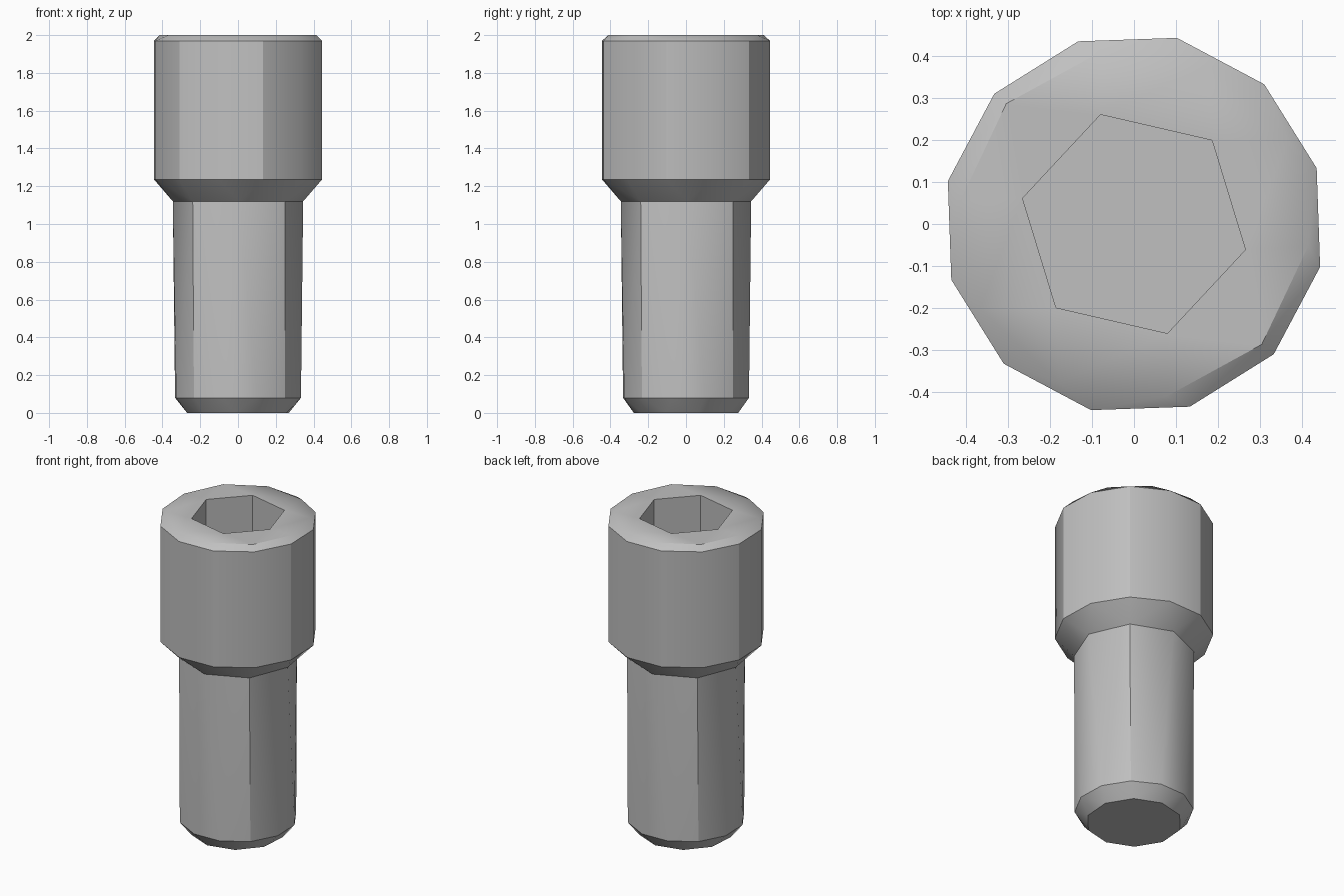
import bpy
from math import cos, sin, radians

cube = bpy.data.objects.get("Cube")
if cube:
    bpy.data.objects.remove(cube, do_unlink=True)

steel = bpy.data.materials.new("steel_grey")
steel.use_nodes = True
colour = (0.53, 0.53, 0.53, 1)
steel.diffuse_color = colour
steel.node_tree.nodes["Principled BSDF"].inputs["Base Color"].default_value = colour


def loft(name, rings, cap_start=False, cap_end=False):
    """Skin a chain of rings (sides, phase in degrees, radius, height)."""
    verts, faces, loops = [], [], []
    for sides, phase, radius, z in rings:
        loops.append(range(len(verts), len(verts) + sides))
        for k in range(sides):
            a = radians(phase + 360 * k / sides)
            verts.append((radius * cos(a), radius * sin(a), z))

    def nearest(ring, angle):
        sides, phase = ring[:2]
        return round((angle - phase) * sides / 360) % sides

    for ra, rb, a, b in zip(rings, rings[1:], loops, loops[1:]):
        n, m = len(a), len(b)
        if n == m:
            faces += [(a[k], a[(k + 1) % n], b[(k + 1) % n], b[k]) for k in range(n)]
            continue
        # unequal counts: join each edge to the closest corner opposite
        for k in range(n):
            j = nearest(rb, ra[1] + 360 * (k + 0.5) / n)
            faces.append((a[k], a[(k + 1) % n], b[j]))
        for k in range(m):
            j = nearest(ra, rb[1] + 360 * (k + 0.5) / m)
            faces.append((b[(k + 1) % m], b[k], a[j]))
    if cap_start:
        faces.append(tuple(reversed(loops[0])))
    if cap_end:
        faces.append(tuple(loops[-1]))

    mesh = bpy.data.meshes.new(name)
    mesh.from_pydata(verts, [], faces)
    mesh.materials.append(steel)
    obj = bpy.data.objects.new(name, mesh)
    bpy.context.collection.objects.link(obj)
    bpy.ops.object.select_all(action="DESELECT")
    obj.select_set(True)
    bpy.context.view_layer.objects.active = obj
    bpy.ops.object.shade_smooth_by_angle(angle=radians(30))
    return obj


neck = (8, 1, 0.345, 1.12)

# Shank with chamfered tip
loft("shank", [
    (10, 13.5, 0.277, 0),
    (12, 17, 0.342, 0.08),
    neck,
], cap_start=True)

# Head: tapered collar, barrel, chamfered rim and hexagonal socket
loft("head", [
    neck,
    (12, 17, 0.456, 1.235),
    (12, 17, 0.456, 1.97),
    (10, -7.3, 0.419, 2),
    (6, -13, 0.273, 2),
    (6, -13, 0.273, 1.55),
], cap_end=True)
